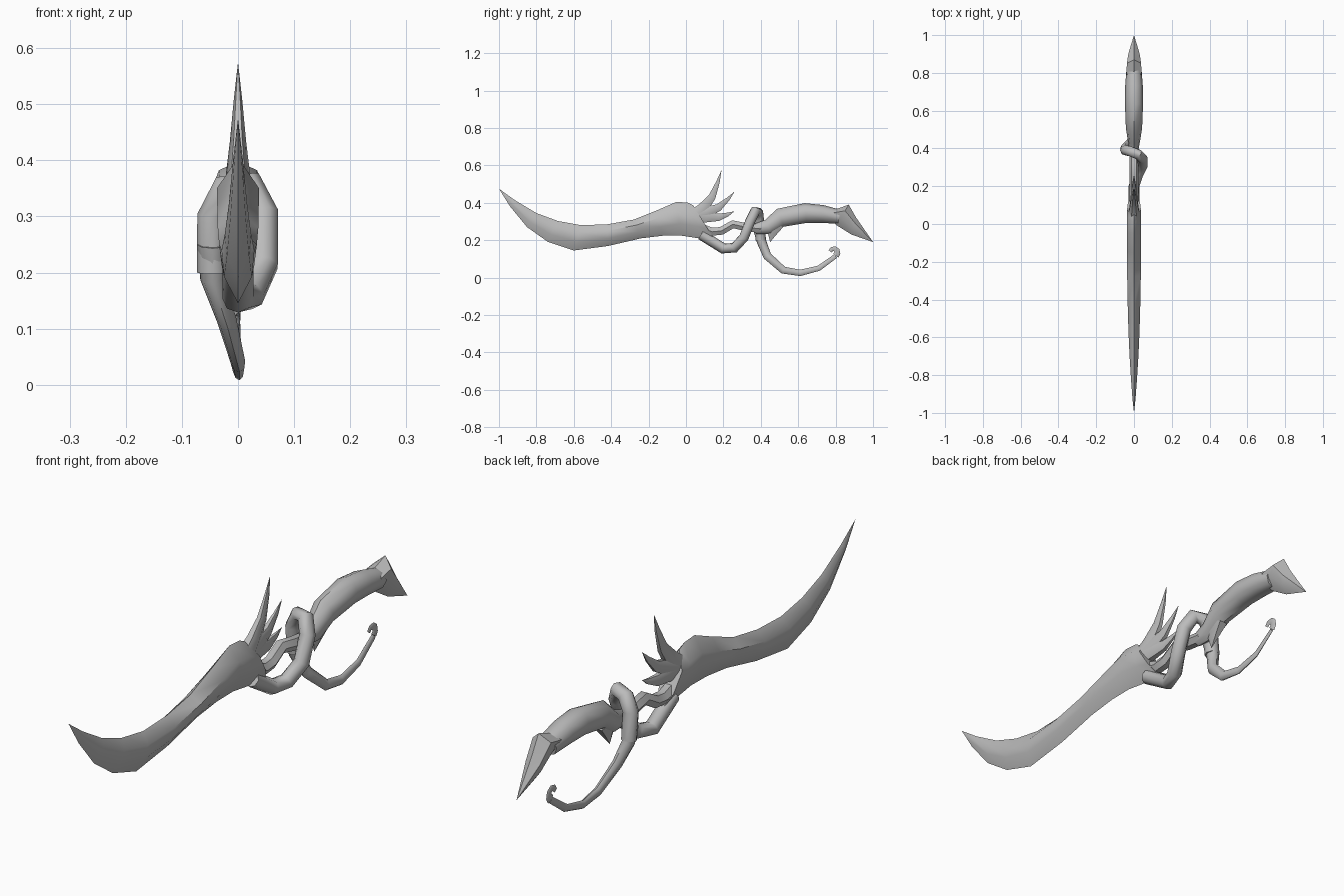
import bpy, bmesh, math
from mathutils import Vector

cube = bpy.data.objects.get("Cube")
if cube:
    bpy.data.objects.remove(cube)

steel = bpy.data.materials.new("grey_metal")
steel.use_nodes = True
grey = (0.5, 0.5, 0.5, 1)
steel.diffuse_color = grey
steel.node_tree.nodes["Principled BSDF"].inputs["Base Color"].default_value = grey


def upright(*points):
    """Place (y, z) points on the centre plane."""
    return [Vector((0, y, z)) for y, z in points]


def refine(points):
    """Add one smoothly curved station in the middle of every span."""
    result = [points[0]]
    for i in range(len(points) - 1):
        here, after = points[i], points[i + 1]
        before = points[max(i - 1, 0)]
        beyond = points[min(i + 2, len(points) - 1)]
        middle = (here + after) / 2
        bulge = (here + after - before - beyond) / 16
        result += [middle + bulge, after]
    return result


def skin(name, rings):
    """Bridge rings of points into one closed, smooth-shaded object."""
    bm = bmesh.new()
    loops = [[bm.verts.new(point) for point in ring] for ring in rings]
    count = len(loops[0])
    for first, second in zip(loops, loops[1:]):
        for i in range(count):
            j = (i + 1) % count
            bm.faces.new((first[i], first[j], second[j], second[i]))
    bm.faces.new(loops[0])
    bm.faces.new(loops[-1])
    bmesh.ops.remove_doubles(bm, verts=bm.verts, dist=0.0005)
    bmesh.ops.recalc_face_normals(bm, faces=bm.faces)
    mesh = bpy.data.meshes.new(name)
    bm.to_mesh(mesh)
    bm.free()
    mesh.materials.append(steel)
    obj = bpy.data.objects.new(name, mesh)
    bpy.context.collection.objects.link(obj)
    bpy.ops.object.select_all(action='DESELECT')
    obj.select_set(True)
    bpy.context.view_layer.objects.active = obj
    bpy.ops.object.shade_smooth_by_angle(angle=math.radians(50))


def tube(name, path, radius, flatness=lambda t: 1, sides=8):
    """Sweep an oval along a path; radius and flatness follow its progress."""
    rings, side, previous = [], Vector((1, 0, 0)), None
    final = len(path) - 1
    for i, centre in enumerate(path):
        heading = (path[min(i + 1, final)] - path[max(i - 1, 0)]).normalized()
        if previous:
            side = previous.rotation_difference(heading) @ side
        side = (side - heading * side.dot(heading)).normalized()
        up, previous = heading.cross(side), heading
        height = radius(i / final)
        width = height * flatness(i / final)
        angles = [math.tau * k / sides for k in range(sides)]
        rings.append([centre + side * width * math.cos(a) + up * height * math.sin(a)
                      for a in angles])
    skin(name, rings)


def edged(name, spine, belly, half_width):
    """Loft a section with a sharp edge along both the spine and the belly."""
    rings = []
    for i, (top, bottom) in enumerate(zip(spine, belly)):
        out = Vector((half_width(i / (len(spine) - 1)), 0, 0))
        upper, lower = bottom.lerp(top, 0.7), bottom.lerp(top, 0.35)
        rings.append([top, upper + out, lower + out * 0.85,
                      bottom, lower - out * 0.85, upper - out])
    skin(name, rings)


# Curved blade flaring into the guard
edged("blade",
      refine(upright((-1, .475), (-.8, .345), (-.56, .28), (-.28, .31), (-.05, .405), (.04, .385))),
      refine(upright((-1, .475), (-.85, .27), (-.6, .145), (-.24, .21), (-.03, .225), (.16, .19))),
      lambda t: 0.037 * math.sin(math.pi / 2 * min(1, t * 1.45)))

# Fan of thorns behind the guard
root, sag = Vector((0, .05, .33)), Vector((0, .02, -.02))
thorn_tips = {"tall_thorn": (.19, .575), "middle_thorn": (.26, .46), "low_thorn": (.26, .355)}
for name, tip_place in thorn_tips.items():
    tip = upright(tip_place)[0]
    tube(name, refine([root, root.lerp(tip, 0.5) + sag, tip]),
         lambda t: 0.045 * (1 - t), lambda t: 0.65, sides=6)

# Core stem joining guard to grip
tube("stem", upright((.07, .27), (.14, .245), (.19, .25), (.25, .285), (.32, .27), (.4, .26)),
     lambda t: 0.025, sides=6)

# Vine that loops up over the stem and down the other side
vine_path = [(0, .08, .23), (0, .2, .155), (.02, .26, .16), (.045, .31, .215), (.045, .345, .305),
             (.02, .37, .355), (-.02, .385, .35), (-.045, .39, .3), (-.045, .4, .2)]
tube("vine", [Vector(point) for point in vine_path], lambda t: 0.028)

# Lower tail, thinning and flattening toward its end
tail_path = upright((.39, .25), (.405, .19), (.435, .115), (.52, .04), (.61, .025), (.71, .05), (.8, .115))
for point, sway in zip(tail_path, (.045, .045, .02)):
    point.x = -sway
tube("tail", tail_path, lambda t: 0.028 - 0.016 * t, lambda t: 1 - 0.7 * t)

# Flat curl at the end of the tail
curl_path = []
for degrees in range(-60, 210, 45):
    turn = math.radians(degrees)
    curl_path.append(Vector((0, .79 + .02 * math.cos(turn), .135 + .02 * math.sin(turn))))
tube("curl", curl_path, lambda t: 0.018 - 0.008 * t, lambda t: 0.25)

# Bowed grip with a small spur under its front
tube("grip", upright((.37, .26), (.44, .27), (.505, .32), (.64, .345), (.73, .34), (.82, .325)),
     lambda t: 0.028 + 0.01 * t + 0.02 * math.sin(math.pi * t), lambda t: 0.7 + 0.35 * t)
tube("spur", upright((.475, .285), (.46, .235), (.45, .19)),
     lambda t: 0.055 * (1 - t), lambda t: 0.6, sides=6)

# Beaked pommel
edged("pommel",
      upright((.8, .365), (.87, .39), (.91, .32), (1, .19)),
      upright((.775, .305), (.805, .28), (.885, .23), (1, .19)),
      lambda t: 0.04 * math.sqrt(1 - t * t))
